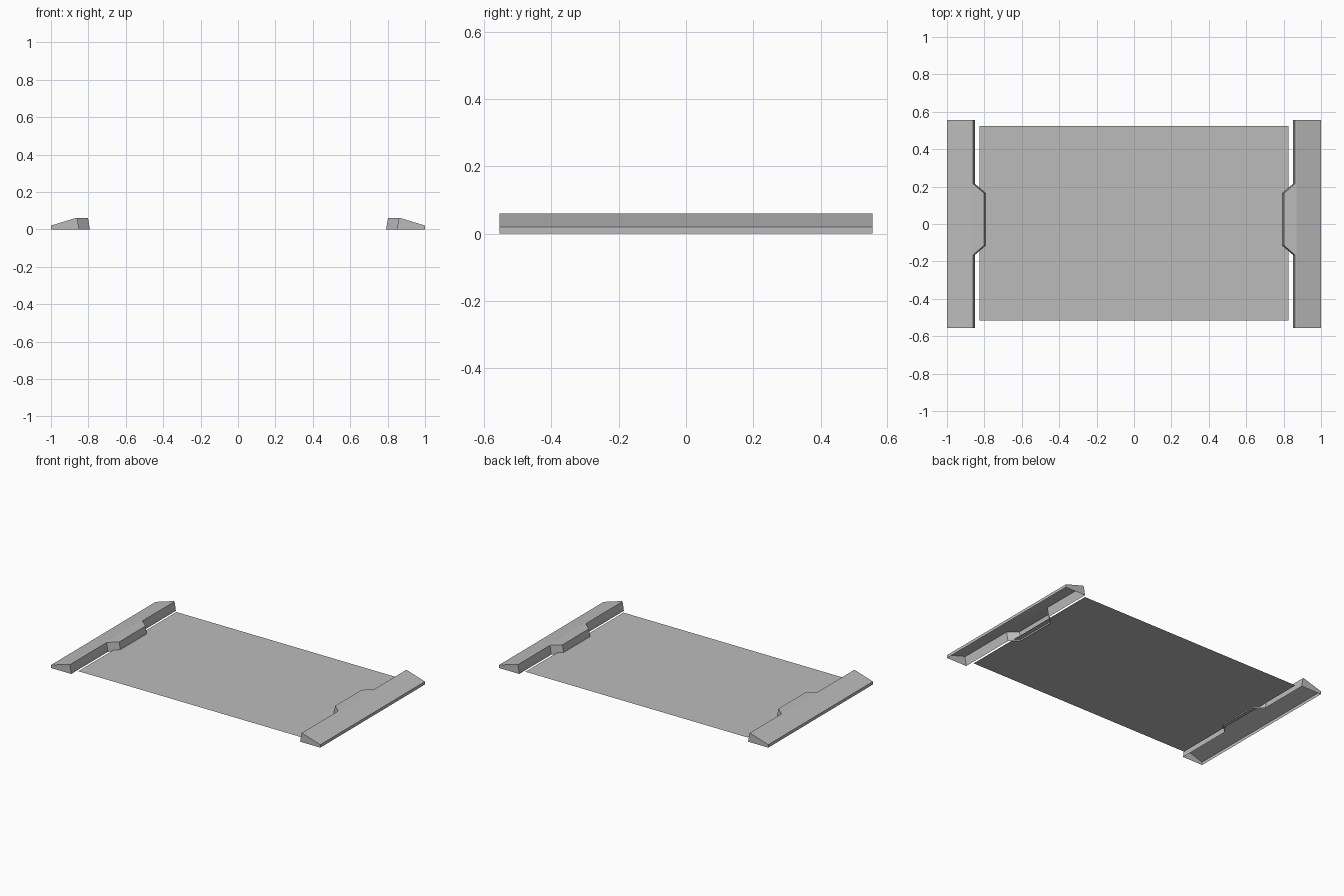
import bpy
import bmesh

cube = bpy.data.objects.get("Cube")
if cube:
    bpy.data.objects.remove(cube, do_unlink=True)

grey = bpy.data.materials.new("plain grey")
grey.use_nodes = True
COLOUR = (0.5, 0.5, 0.5, 1)
grey.diffuse_color = COLOUR
grey.node_tree.nodes["Principled BSDF"].inputs["Base Color"].default_value = COLOUR


def add_object(name, bm):
    mesh = bpy.data.meshes.new(name)
    bm.to_mesh(mesh)
    bm.free()
    mesh.materials.append(grey)
    obj = bpy.data.objects.new(name, mesh)
    bpy.context.collection.objects.link(obj)
    return obj


# Ramp cross-section from outer foot to inner foot: (x, z, moves with the tab)
PROFILE = [(1.0, 0.0, 0), (1.0, 0.02, 0), (0.87, 0.06, 0),
           (0.86, 0.06, 1), (0.853, 0.02, 1), (0.85, 0.0, 1)]
# Stations along the ramp: (y, tab reach)
STATIONS = [(-0.555, 0), (-0.165, 0), (-0.115, 0.058),
            (0.165, 0.058), (0.215, 0), (0.555, 0)]


def ramp(name, side):
    """Hollow end ramp, open underneath, with a tab over the panel."""
    bm = bmesh.new()
    rows = [[bm.verts.new((side * (x - reach * moves), y, z))
             for x, z, moves in PROFILE] for y, reach in STATIONS]
    for a, b in zip(rows, rows[1:]):
        for i in range(len(PROFILE) - 1):
            bm.faces.new((a[i], b[i], b[i + 1], a[i + 1]))
    bm.faces.new(rows[0])
    bm.faces.new(reversed(rows[-1]))
    if side < 0:
        bmesh.ops.reverse_faces(bm, faces=bm.faces[:])
    # Merge the flat strips into single faces
    bmesh.ops.dissolve_limit(bm, angle_limit=0.01,
                             verts=bm.verts[:], edges=bm.edges[:])
    return add_object(name, bm)


ramp("left_ramp", 1)
ramp("right_ramp", -1)

# Thin floor panel between the ramps
bm = bmesh.new()
corners = [(-0.825, -0.515), (0.825, -0.515), (0.825, 0.525), (-0.825, 0.525)]
bm.faces.new([bm.verts.new((x, y, 0.01)) for x, y in corners])
add_object("floor_panel", bm)
